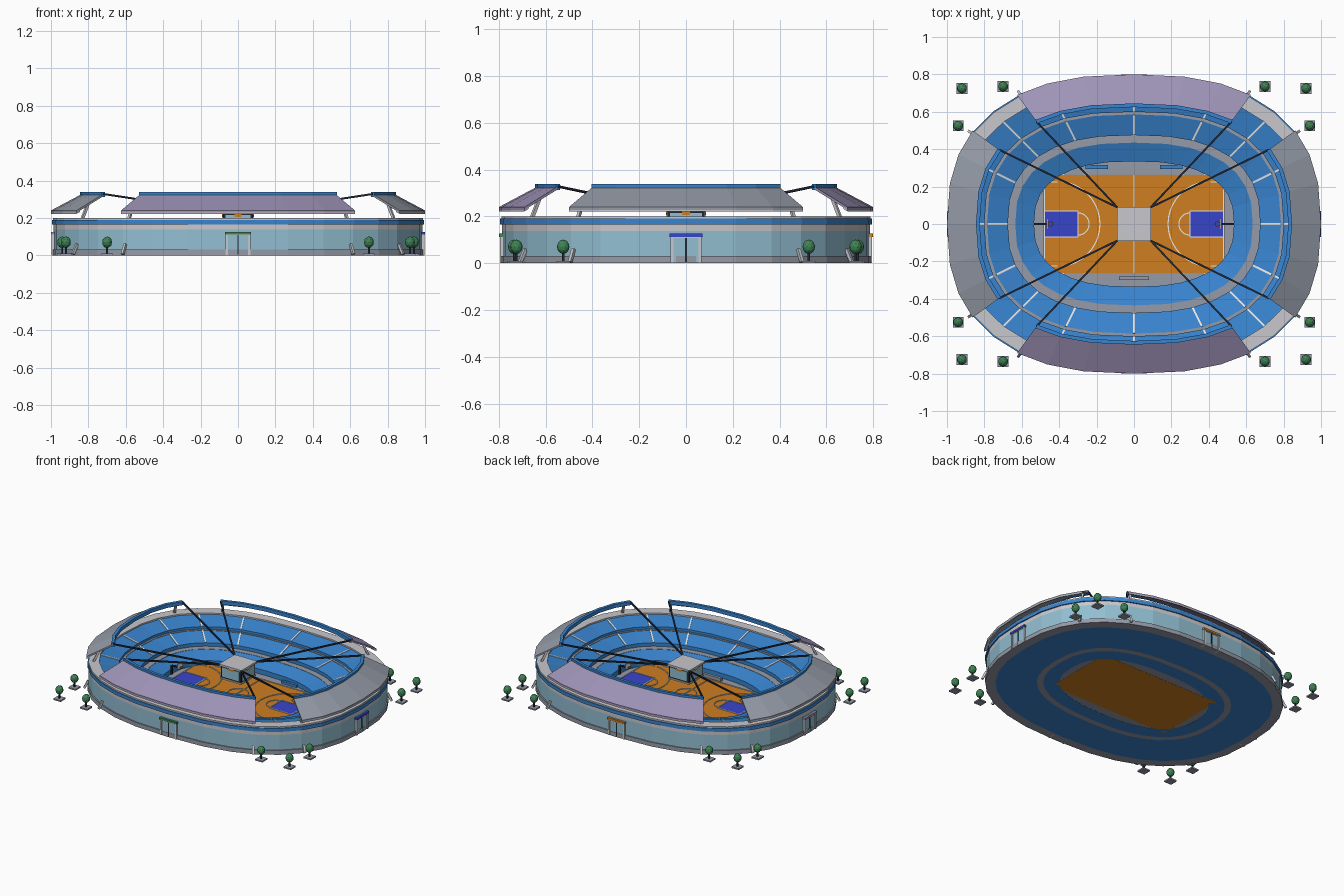
import bpy, bmesh, math
from mathutils import Vector, Matrix

if "Cube" in bpy.data.objects:
    bpy.data.objects.remove(bpy.data.objects["Cube"])

N = 32  # sides of the rounded arena outline


def mat(name, r, g, b):
    m = bpy.data.materials.new(name)
    m.diffuse_color = (r, g, b, 1)
    m.use_nodes = True
    m.node_tree.nodes["Principled BSDF"].inputs["Base Color"].default_value = m.diffuse_color
    return m


SEAT = mat("seat blue", .04, .23, .62)
ORANGE = mat("court orange", .62, .21, .015)
INDIGO = mat("indigo", .04, .06, .6)
PURPLE = mat("roof purple", .34, .29, .47)
GREY = mat("blue grey", .30, .33, .39)
LIGHT = mat("light concrete", .58, .58, .61)
GLASS = mat("glass blue", .29, .52, .64)
DARK = mat("dark steel", .015, .02, .035)
GREEN = mat("green", .05, .23, .09)
WHITE = mat("white paint", .82, .82, .82)


def finish(name, bm, m):
    bmesh.ops.recalc_face_normals(bm, faces=bm.faces)
    me = bpy.data.meshes.new(name)
    bm.to_mesh(me)
    bm.free()
    me.materials.append(m)
    ob = bpy.data.objects.new(name, me)
    bpy.context.collection.objects.link(ob)
    return ob


def pt(i, d, z):
    """Point i on the superellipse outline, moved inward by d."""
    t = 2 * math.pi * i / N
    c, s = math.cos(t), math.sin(t)
    f = lambda v: math.copysign(abs(v) ** .8, v) if abs(v) > 1e-6 else 0
    return Vector(((1 - d) * f(c), (.8 - d) * f(s), z))


def ring(name, profile, m, start=0, count=N):
    """Sweep a closed (inset, height) profile around all or part of the outline."""
    bm = bmesh.new()
    full = count == N
    rows = [[bm.verts.new(pt(start + k, d, z)) for d, z in profile]
            for k in range(count if full else count + 1)]
    n = len(profile)
    for k in range(count):
        a, b = rows[k], rows[(k + 1) % len(rows)]
        for j in range(n):
            bm.faces.new((a[j], a[(j + 1) % n], b[(j + 1) % n], b[j]))
    if not full:
        bm.faces.new(rows[0])
        bm.faces.new(rows[-1])
    return finish(name, bm, m)


def boxes(name, items, m):
    """Boxes given as (x0, x1, y0, y1, z0, z1)."""
    bm = bmesh.new()
    for x0, x1, y0, y1, z0, z1 in items:
        M = (Matrix.Translation(((x0 + x1) / 2, (y0 + y1) / 2, (z0 + z1) / 2))
             @ Matrix.Diagonal((x1 - x0, y1 - y0, z1 - z0, 1)))
        bmesh.ops.create_cube(bm, size=1, matrix=M)
    return finish(name, bm, m)


def bars(name, segs, w, h, m):
    """Square bars running from p to q."""
    bm = bmesh.new()
    for p, q in segs:
        p, q = Vector(p), Vector(q)
        d = q - p
        M = (Matrix.Translation((p + q) / 2) @ d.to_track_quat('Y', 'Z').to_matrix().to_4x4()
             @ Matrix.Diagonal((w, d.length, h, 1)))
        bmesh.ops.create_cube(bm, size=1, matrix=M)
    return finish(name, bm, m)


# Outer wall, banded by height
ring("wall_base", [(.006, 0), (.006, .03), (.07, .03), (.07, 0)], GREY)
ring("glass_wall", [(.014, .03), (.014, .138), (.07, .138), (.07, .03)], GLASS)
ring("upper_wall", [(.014, .138), (.014, .165), (.07, .165), (.07, .138)], LIGHT)
ring("blue_wall_band", [(.006, .165), (.006, .19), (.07, .19), (.07, .165)], SEAT)
ring("rim_walkway", [(.012, .19), (.012, .2), (.08, .2), (.08, .19)], LIGHT)

# Seating tiers and the walkways between them
ring("upper_seats", [(.07, 0), (.07, .19), (.2, .16), (.2, 0)], SEAT)
ring("upper_walkway", [(.2, .13), (.2, .143), (.214, .143), (.214, .13)], GREY)
ring("middle_seats", [(.2, 0), (.2, .14), (.214, .14), (.325, .105), (.325, 0)], SEAT)
ring("middle_walkway", [(.325, 0), (.325, .08), (.365, .08), (.365, 0)], GREY)
ring("lower_seats", [(.365, 0), (.365, .078), (.465, .045), (.465, 0)], SEAT)
ring("arena_floor", [(.465, .001), (.465, .01), (.66, .01), (.66, .001)], GREY)
aisles = []
for i in range(0, N, 2):
    aisles += [(pt(i, .075, .19), pt(i, .2, .161)), (pt(i, .216, .141), pt(i, .324, .107))]
bars("seat_aisles", aisles, .01, .006, WHITE)

# Roof canopies with blue inner rims, pale fascias and end struts
for side, centre, m in (("right", 0, GREY), ("back", 8, PURPLE),
                        ("left", 16, GREY), ("front", 24, PURPLE)):
    s = centre - 3
    ring(side + "_roof", [(0, .228), (0, .24), (.16, .325), (.16, .313)], m, s, 6)
    ring(side + "_roof_rim", [(.155, .312), (.155, .338), (.175, .338), (.175, .312)], SEAT, s, 6)
    ring(side + "_roof_fascia", [(0, .222), (0, .23), (.02, .24), (.02, .232)], LIGHT, s, 6)
    ends = [centre - 2.9, centre + 2.9]
    bars(side + "_roof_struts", [(pt(e, .045, .195), pt(e, .08, .275)) for e in ends], .014, .014, LIGHT)
    bars(side + "_base_braces", [(pt(e, -.012, 0.006), pt(e, .012, .06)) for e in ends], .014, .014, LIGHT)

# Court with keys
boxes("court", [(-.48, .48, -.265, .265, 0, .014)], ORANGE)
boxes("court_keys", [(-.48, -.3, -.07, .07, .012, .016), (.3, .48, -.07, .07, .012, .016)], INDIGO)

# Court line markings
Z = .0155


def arc(cx, r, a0, a1, n=14):
    p = [(cx + r * math.cos(a0 + (a1 - a0) * k / n), r * math.sin(a0 + (a1 - a0) * k / n), Z)
         for k in range(n + 1)]
    return list(zip(p, p[1:]))


lines = [((0, -.265, Z), (0, .265, Z))] + arc(0, .07, 0, 2 * math.pi, 20)
for s in (-1, 1):
    lines += [((.48 * s, -.265, Z), (.48 * s, .265, Z)), ((-.48, .265 * s, Z), (.48, .265 * s, Z)),
              ((.3 * s, -.07, Z), (.3 * s, .07, Z))]
    for y in (-1, 1):
        lines += [((.3 * s, .07 * y, Z), (.48 * s, .07 * y, Z)),
                  ((.41 * s, .225 * y, Z), (.48 * s, .225 * y, Z))]
    mid = math.pi if s > 0 else 0
    lines += arc(.3 * s, .06, mid - math.pi / 2, mid + math.pi / 2)
    lines += arc(.41 * s, .228, mid - 1.45, mid + 1.45, 18)
bars("court_lines", lines, .006, .006, WHITE)

# Hoops: post, arm, backboard, rim
for s, side in ((-1, "left"), (1, "right")):
    bars(side + "_hoop_post", [((.53 * s, 0, .01), (.53 * s, .0001, .075)),
                               ((.53 * s, 0, .072), (.465 * s, 0, .08))], .01, .01, DARK)
    boxes(side + "_backboard", [(.464 * s - .003, .464 * s + .003, -.03, .03, .07, .11)], WHITE)
    p = [(.446 * s + .013 * math.cos(k * math.pi / 5), .013 * math.sin(k * math.pi / 5), .08) for k in range(11)]
    bars(side + "_hoop_rim", list(zip(p, p[1:])), .004, .004, ORANGE)

# Benches and the officials' table
boxes("team_benches", [(-.26, -.14, .295, .315, .01, .028), (.14, .26, .295, .315, .01, .028)], SEAT)
boxes("officials_table", [(-.08, .08, -.3, -.28, .01, .035)], GREY)

# Hanging scoreboard with a screen on each side
boxes("scoreboard_body", [(-.08, .08, -.08, .08, .135, .225)], DARK)
boxes("scoreboard_caps", [(-.09, .09, -.09, .09, .222, .236), (-.085, .085, -.085, .085, .13, .14)], LIGHT)
boxes("scoreboard_screens", [(-.068, .068, -.083, .083, .148, .215), (-.083, .083, -.068, .068, .148, .215)], GLASS)
boxes("scoreboard_marks", [(-.018, .018, -.085, .085, .205, .222), (-.085, .085, -.018, .018, .205, .222)], ORANGE)
cables = []
for c in (0, 8, 16, 24):
    for e in (c - 3, c + 3):
        q = pt(e, .165, .328)
        cables.append(((math.copysign(.088, q.x), math.copysign(.088, q.y), .232), q))
bars("scoreboard_cables", cables, .01, .01, DARK)

# Entrances, one on each side, with coloured awnings
for side, ang, r, m in (("front", 0, .79, GREEN), ("right", 90, .99, INDIGO),
                        ("back", 180, .79, ORANGE), ("left", 270, .99, PURPLE)):
    parts = [
        boxes(side + "_door_frame", [(-.066, -.054, -r - .006, -r + .04, 0, .125),
                                     (.054, .066, -r - .006, -r + .04, 0, .125),
                                     (-.066, .066, -r - .006, -r + .04, .108, .125)], LIGHT),
        boxes(side + "_door_glass", [(-.054, .054, -r - .001, -r + .04, .004, .108)], GLASS),
        boxes(side + "_door_split", [(-.004, .004, -r - .004, -r + .02, .004, .108)], DARK),
        boxes(side + "_door_awning", [(-.07, .07, -r - .01, -r + .02, .112, .126)], m)]
    for ob in parts:
        ob.data.transform(Matrix.Rotation(math.radians(ang), 4, 'Z'))

# Trees in square planters around the corners
k = 0
for sx in (-1, 1):
    for sy in (-1, 1):
        for x, y in ((.92, .725), (.70, .735), (.94, .525)):
            k += 1
            x, y = x * sx, y * sy
            boxes(f"planter_{k}", [(x - .029, x + .029, y - .029, y + .029, 0, .01)], GREY)
            bars(f"tree_trunk_{k}", [((x, y, .01), (x, y + .0001, .05))], .01, .01, DARK)
            bm = bmesh.new()
            bmesh.ops.create_icosphere(bm, subdivisions=2, radius=1, matrix=Matrix.Translation((x, y, .07))
                                       @ Matrix.Diagonal((.027, .027, .031, 1)))
            finish(f"tree_crown_{k}", bm, GREEN)
